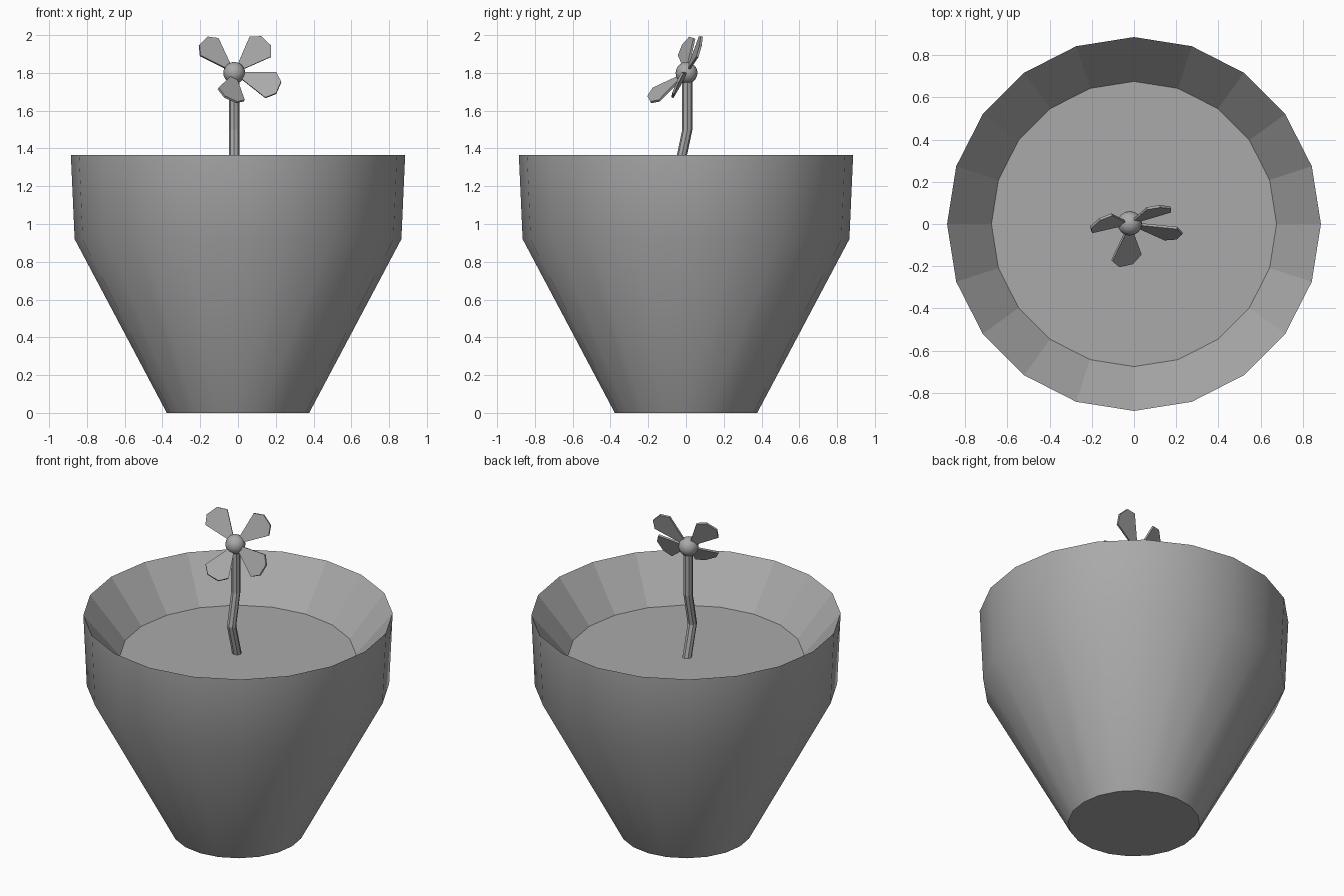
import bpy
import bmesh
from math import cos, sin, pi
from mathutils import Vector

if "Cube" in bpy.data.objects:
    bpy.data.objects.remove(bpy.data.objects["Cube"])

GREY = (0.4, 0.4, 0.4, 1)
grey = bpy.data.materials.new("plain grey")
grey.use_nodes = True
grey.diffuse_color = GREY
grey.node_tree.nodes["Principled BSDF"].inputs["Base Color"].default_value = GREY


def add_object(name, bm):
    mesh = bpy.data.meshes.new(name)
    bm.to_mesh(mesh)
    bm.free()
    mesh.materials.append(grey)
    obj = bpy.data.objects.new(name, mesh)
    bpy.context.collection.objects.link(obj)


def add_ring(bm, x, y, z, radius, sides):
    angles = [2 * pi * i / sides for i in range(sides)]
    return [bm.verts.new((x + radius * cos(a), y + radius * sin(a), z)) for a in angles]


def loft(name, rings, sides, cap_end=True, smooth_bands=0):
    """Join horizontal rings (x, y, z, radius); the first bands may be smooth."""
    bm = bmesh.new()
    loops = [add_ring(bm, *ring, sides) for ring in rings]
    for band, (low, high) in enumerate(zip(loops, loops[1:])):
        for i in range(sides):
            j = (i + 1) % sides
            face = bm.faces.new((low[i], low[j], high[j], high[i]))
            face.smooth = band < smooth_bands
    bm.faces.new(loops[0][::-1])
    if cap_end:
        bm.faces.new(loops[-1])
    add_object(name, bm)


# Pot: smooth tapered outside, sharp rim, faceted sloping inside
SIDES = 20
SOIL_Z, SOIL_R = 1.108, 0.675
loft("pot", [(0, 0, 0, 0.377), (0, 0, 0.92, 0.865), (0, 0, 1.365, 0.885),
             (0, 0, SOIL_Z, SOIL_R)], SIDES, cap_end=False, smooth_bands=2)

# Soil disc closing the inside of the pot
bm = bmesh.new()
bm.faces.new(add_ring(bm, 0, 0, SOIL_Z, SOIL_R, SIDES))
add_object("soil", bm)

# Kinked stem
stem_path = [(0.02, SOIL_Z - 0.01), (-0.035, 1.3), (0.007, 1.5), (0.007, 1.79)]
loft("stem", [(-0.02, y, z, 0.027) for y, z in stem_path], 8)

# Flower centre
CENTRE = Vector((-0.02, 0.003, 1.8))
bm = bmesh.new()
bmesh.ops.create_uvsphere(bm, u_segments=16, v_segments=10, radius=0.058)
bmesh.ops.translate(bm, verts=bm.verts, vec=CENTRE)
for face in bm.faces:
    face.smooth = True
add_object("flower_centre", bm)


# Petals: thin hexagonal paddles around the centre
def petal(name, direction, across, length, thickness=0.012):
    d = Vector(direction).normalized()
    w = Vector(across)
    w = (w - d * w.dot(d)).normalized()
    n = d.cross(w)
    half = [(0.05, 0.02), (length - 0.045, 0.078), (length, 0.036)]
    outline = half + [(u, -v) for u, v in reversed(half)]
    bm = bmesh.new()
    front, back = [[bm.verts.new(CENTRE + d * u + w * v + n * s * thickness / 2)
                    for u, v in outline] for s in (1, -1)]
    bm.faces.new(front)
    bm.faces.new(back[::-1])
    for i in range(len(outline)):
        j = (i + 1) % len(outline)
        bm.faces.new((front[i], back[i], back[j], front[j]))
    bmesh.ops.recalc_face_normals(bm, faces=bm.faces)
    add_object(name, bm)


petal("petal_upper_left", (0.67, 0.31, 0.67), (0.78, -0.06, -0.62), 0.25)
petal("petal_upper_right", (-0.7, 0, 0.72), (0.69, 0.53, 0.5), 0.235)
petal("petal_side", (0.24, -0.06, -0.08), (0.06, 0.055, 0.138), 0.255)
petal("petal_lower", (-0.08, -0.81, -0.58), (0.87, 0.17, -0.43), 0.243)
